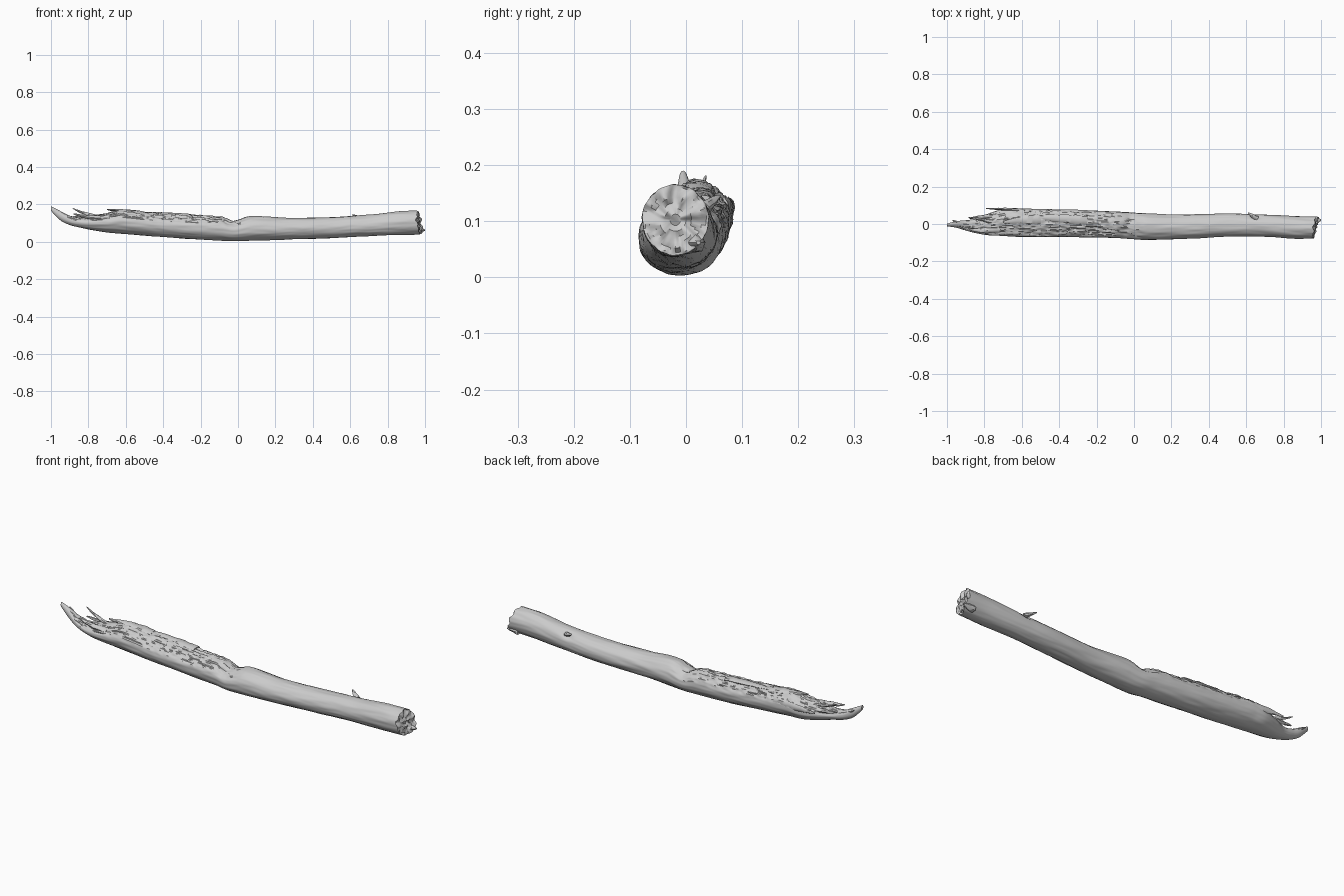
import bpy, bmesh, math
from mathutils import Vector, noise

old = bpy.data.objects.get("Cube")
if old:
    bpy.data.objects.remove(old, do_unlink=True)

weathered = bpy.data.materials.new("weathered_grey_wood")
weathered.use_nodes = True
grey = (0.6, 0.6, 0.6, 1)
weathered.diffuse_color = grey
weathered.node_tree.nodes["Principled BSDF"].inputs["Base Color"].default_value = grey

# Trunk outline: x, front y, back y, bottom z, top z
STATIONS = [
    (-1.0, -.012, .002, .165, .19), (-.95, -.02, .015, .115, .165),
    (-.9, -.035, .02, .09, .14), (-.84, -.05, .03, .075, .13),
    (-.78, -.06, .055, .062, .14), (-.7, -.063, .08, .05, .155),
    (-.63, -.067, .083, .044, .172), (-.5, -.07, .08, .033, .16),
    (-.3, -.07, .075, .018, .147), (-.09, -.075, .066, .006, .137),
    (-.02, -.08, .062, .003, .118), (.07, -.085, .057, .005, .138),
    (.25, -.08, .05, .012, .128), (.5, -.068, .056, .02, .132),
    (.7, -.068, .05, .03, .145), (.86, -.078, .042, .036, .163),
    (.98, -.078, .04, .04, .165),
]


def ramp(a, b, x):
    t = min(max((x - a) / (b - a), 0), 1)
    return t * t * (3 - 2 * t)


def outline(x):
    """Smoothly interpolated front, back, bottom and top at x."""
    i = 0
    while i < len(STATIONS) - 2 and x > STATIONS[i + 1][0]:
        i += 1
    p = [STATIONS[min(max(k, 0), len(STATIONS) - 1)] for k in range(i - 1, i + 3)]
    a, b = p[1][0], p[2][0]
    t = (x - a) / (b - a)
    out = []
    for c in range(1, 5):
        m0 = (p[2][c] - p[0][c]) / (p[2][0] - p[0][0]) * (b - a)
        m1 = (p[3][c] - p[1][c]) / (p[3][0] - p[1][0]) * (b - a)
        out.append((2*t**3 - 3*t*t + 1) * p[1][c] + (t**3 - 2*t*t + t) * m0
                   + (3*t*t - 2*t**3) * p[2][c] + (t**3 - t*t) * m1)
    return out


def trunk_point(x, angle):
    front, back, low, high = outline(x)
    cy, cz = (front + back) / 2, (low + high) / 2
    dy, dz = math.cos(angle), math.sin(angle)
    y, z = dy * (back - front) / 2, dz * (high - low) / 2
    # Torn upper side of the left half, with long grain and pits
    torn = ramp(.12, -.15, x) * ramp(.1, .6, dz)
    fade = ramp(-1.02, -.85, x)
    grain = noise.noise(Vector((x * 7, dy * 4, dz * 4)))
    ripple = noise.noise(Vector((x * 14, dy * 11, dz * 11)))
    pits = noise.noise(Vector((x * 32, dy * 9, dz * 9)))
    scale = 1 + fade * (.035 * grain + ripple * (.012 + .07 * torn) + .1 * torn * pits)
    # Flattened torn face leaning to the front
    scale -= .13 * torn * fade * max(0, math.cos(angle - 2.2)) ** 4
    # Diagonal notch at the middle
    scale -= .1 * math.exp(-((x + .03 - .03 * dy) / .025) ** 2) * ramp(.2, .7, dz)
    # Knot hollow on the back near the right end
    scale -= .12 * math.exp(-((x - .65) / .03) ** 2 - ((angle - .7) / .25) ** 2)
    return Vector((x, cy + y * scale, cz + z * scale))


def finish(bm, name):
    bmesh.ops.recalc_face_normals(bm, faces=bm.faces[:])
    mesh = bpy.data.meshes.new(name)
    bm.to_mesh(mesh)
    bm.free()
    mesh.materials.append(weathered)
    obj = bpy.data.objects.new(name, mesh)
    bpy.context.collection.objects.link(obj)
    bpy.ops.object.select_all(action="DESELECT")
    obj.select_set(True)
    bpy.context.view_layer.objects.active = obj
    bpy.ops.object.shade_smooth_by_angle(angle=math.radians(40))
    return obj


def loft(bm, rings):
    for a, b in zip(rings, rings[1:]):
        for k in range(len(a)):
            n = (k + 1) % len(a)
            bm.faces.new((a[k], a[n], b[n], b[k]))


# Trunk with a rough, slanting broken end
SIDES, STEPS = 72, 340
bm = bmesh.new()
angles = [math.tau * k / SIDES for k in range(SIDES)]


def end_shift(p):
    rough = noise.noise(Vector((p.y * 38, p.z * 38, 3)))
    return -.012 + .2 * (p.y + .02) - .12 * (p.z - .1) + .014 * rough


rings = []
for s in range(STEPS + 1):
    x = -1 + 1.98 * s / STEPS
    ring = []
    for a in angles:
        p = trunk_point(x, a)
        p.x += end_shift(p) * ramp(.88, .98, x)
        ring.append(bm.verts.new(p))
    rings.append(ring)
centre = sum((v.co for v in rings[-1]), Vector()) / SIDES
for r in (.93, .8, .64, .48, .32, .16):
    ring = []
    for v in rings[STEPS]:
        p = centre.lerp(v.co, r)
        p.x = .98 + end_shift(p) + .012 * noise.noise(p * 65)
        ring.append(bm.verts.new(p))
    rings.append(ring)
loft(bm, rings)
bm.faces.new(rings[0])
bm.faces.new(rings[-1])
finish(bm, "log_trunk")


# Splinters: tapered, slightly ragged slivers running from root to tip
def splinter(name, root, mid, tip, width, height):
    bm = bmesh.new()
    root, mid, tip = Vector(root), Vector(mid), Vector(tip)
    rings = []
    for s in range(15):
        t = s / 14
        c = root.lerp(mid, t).lerp(mid.lerp(tip, t), t)
        side = (tip - root).cross(Vector((0, 0, 1))).normalized()
        up = side.cross(tip - root).normalized()
        size = 1.05 - .85 * t ** 2
        ring = []
        for k in range(8):
            a = math.tau * k / 8
            w = size * (1 + .3 * noise.noise(Vector((c.x * 40, k * 1.7, width * 90))))
            ring.append(bm.verts.new(c + side * math.cos(a) * width * w
                                     + up * math.sin(a) * height * w))
        rings.append(ring)
    loft(bm, rings)
    bm.faces.new(rings[0])
    bm.faces.new(rings[-1])
    finish(bm, name)


splinter("back_strip", (-.55, .068, .12), (-.68, .08, .125), (-.79, .083, .125), .01, .02)
splinter("raised_spike", (-.74, .01, .135), (-.82, .025, .145), (-.885, .035, .18), .009, .009)
splinter("inner_splinter", (-.7, .03, .12), (-.8, .045, .12), (-.88, .03, .135), .014, .014)
splinter("front_splinter", (-.72, -.03, .125), (-.82, -.04, .13), (-.88, -.03, .15), .016, .012)
splinter("top_flake", (-.5, .025, .148), (-.6, .025, .165), (-.7, .01, .172), .028, .013)
splinter("upper_flake", (-.25, .02, .138), (-.4, .03, .152), (-.53, .035, .156), .025, .009)
splinter("tip_sliver", (-.9, -.01, .13), (-.95, .01, .15), (-.97, .02, .165), .01, .008)
splinter("twig_stub", (.66, .03, .125), (.63, .045, .135), (.61, .06, .145), .012, .01)
splinter("end_shard", (.94, .012, .062), (.97, .017, .062), (1.0, .022, .062), .02, .018)
